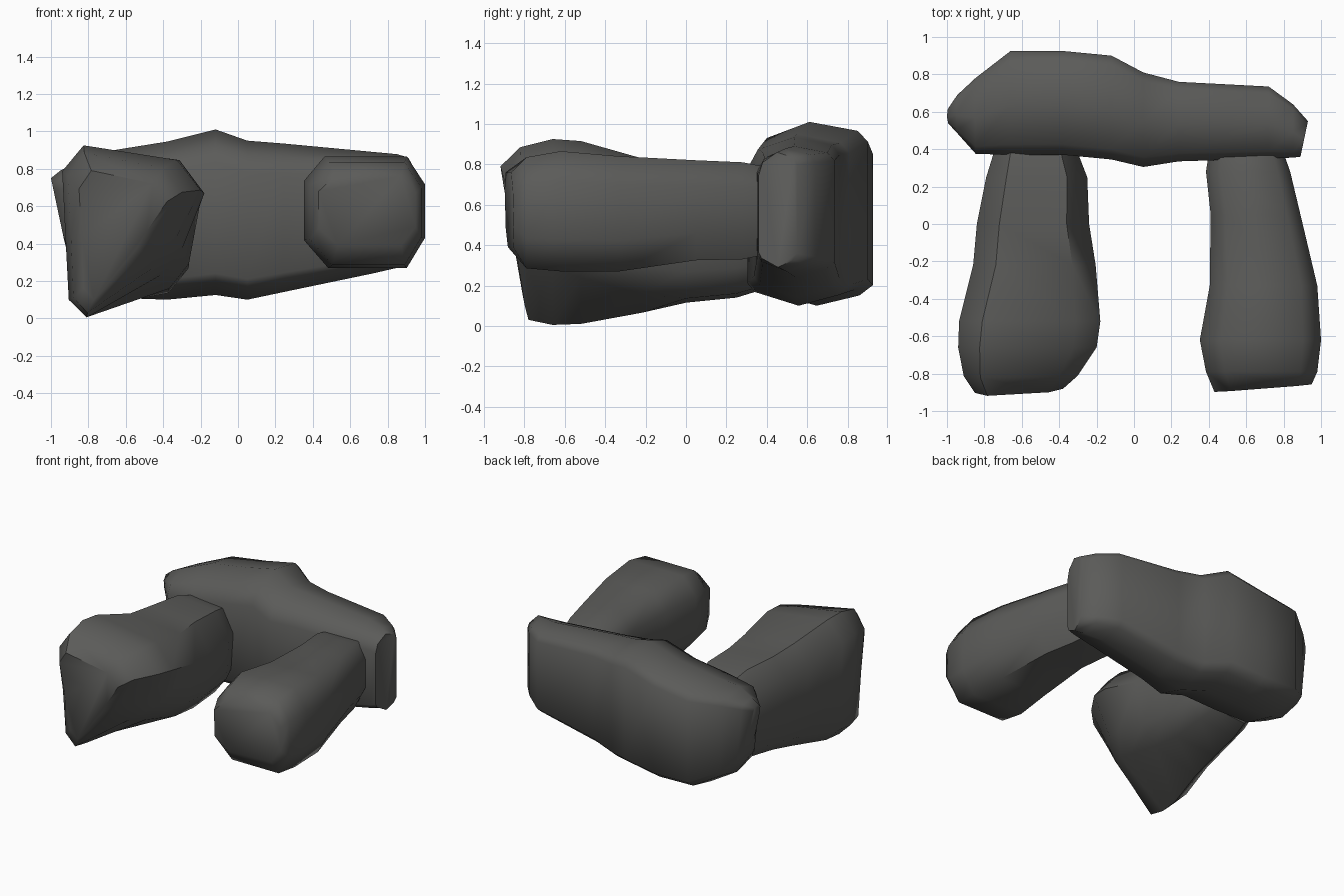
import bpy, bmesh, math

# unit cross-sections (across, up), all wound the same way
TAPER = [(.14, 1), (0, .86), (.03, .48), (.05, .09), (.17, 0), (.66, .40),
         (.77, .53), (1, .76), (.84, .90)]
BLOCK = [(.2, 1), (0, .82), (0, .5), (.04, .14), (.2, 0), (.78, .03),
         (.96, .22), (1, .68), (.80, .96)]
OCT = [(.17, 1), (0, .78), (0, .25), (.2, 0), (.85, 0), (1, .27), (1, .75), (.85, 1)]
BEAM = [(0, .80), (.1, .91), (.48, 1), (.91, .95), (1, .89), (1, .12),
        (.88, .06), (.5, 0), (.07, .08), (0, .13)]

# dark grey stone
dark = bpy.data.materials.new("dark_stone")
dark.diffuse_color = (.105, .105, .10, 1)


def stone(name, axis, prof_a, prof_b, angle, rows):
    """Loft rows of (position, across min/max, z min/max, blend, lean, yaw)."""
    bm = bmesh.new()
    rings = []
    for t, a0, a1, z0, z1, mix, lean, yaw in rows:
        ring = []
        for p, q in zip(prof_a, prof_b):
            u = p[0] + (q[0] - p[0]) * mix
            v = p[1] + (q[1] - p[1]) * mix
            a, z = a0 + (a1 - a0) * u, z0 + (z1 - z0) * v
            s = t + lean * (1 - v) + yaw * u
            ring.append(bm.verts.new((a, s, z) if axis == 'Y' else (s, a, z)))
        rings.append(ring)
    n = len(prof_a)
    for r, s in zip(rings, rings[1:]):
        for i in range(n):
            j = (i + 1) % n
            bm.faces.new((r[i], r[j], s[j], s[i]))
    bm.faces.new(rings[0])
    bm.faces.new(rings[-1])
    bmesh.ops.recalc_face_normals(bm, faces=bm.faces)
    me = bpy.data.meshes.new(name)
    bm.to_mesh(me)
    bm.free()
    me.materials.append(dark)
    ob = bpy.data.objects.new(name, me)
    bpy.context.collection.objects.link(ob)
    bpy.ops.object.select_all(action='DESELECT')
    ob.select_set(True)
    bpy.context.view_layer.objects.active = ob
    bpy.ops.object.shade_smooth_by_angle(angle=math.radians(angle))


# left leg: wide tapering front end, boxier towards the back
stone("left_leg", 'Y', TAPER, BLOCK, 47, [
    (-.92, -.85, -.38, .10, .79, 0, .12, .01),
    (-.82, -.91, -.30, .03, .885, .08, .04, 0),
    (-.66, -.94, -.20, .005, .925, .25, 0, 0),
    (-.52, -.935, -.18, .01, .915, .4, 0, 0),
    (-.22, -.86, -.205, .065, .83, .75, 0, 0),
    (0, -.84, -.24, .115, .81, 1, 0, 0),
    (.25, -.79, -.25, .14, .80, 1, 0, 0),
    (.38, -.75, -.30, .18, .76, 1, 0, 0)])

# right leg: even octagonal block with a rounded front end
stone("right_leg", 'Y', OCT, OCT, 60, [
    (-.90, .43, .95, .39, .76, 0, .01, .04),
    (-.79, .385, .98, .285, .835, 0, 0, 0),
    (-.62, .352, 1.0, .27, .865, 0, 0, 0),
    (-.33, .405, .98, .27, .84, 0, 0, 0),
    (.05, .41, .89, .325, .82, 0, 0, 0),
    (.28, .385, .835, .33, .81, 0, 0, 0),
    (.38, .40, .80, .35, .79, 0, 0, 0)])

# back beam: tall and deep on the left, slim on the right
stone("back_beam", 'X', BEAM, BEAM, 60, [
    (-1.0, .53, .62, .42, .75, 0, .07, 0),
    (-.95, .48, .69, .30, .79, 0, .05, 0),
    (-.85, .375, .78, .20, .84, 0, .02, 0),
    (-.66, .37, .925, .11, .90, 0, 0, 0),
    (-.38, .37, .925, .10, .945, 0, 0, 0),
    (-.12, .345, .90, .125, 1.01, 0, 0, 0),
    (.05, .305, .81, .10, .95, 0, 0, 0),
    (.24, .335, .76, .14, .935, 0, 0, 0),
    (.72, .35, .735, .24, .89, 0, 0, 0),
    (.85, .355, .64, .27, .878, 0, 0, 0),
    (.89, .36, .55, .29, .86, 0, 0, .04)])
